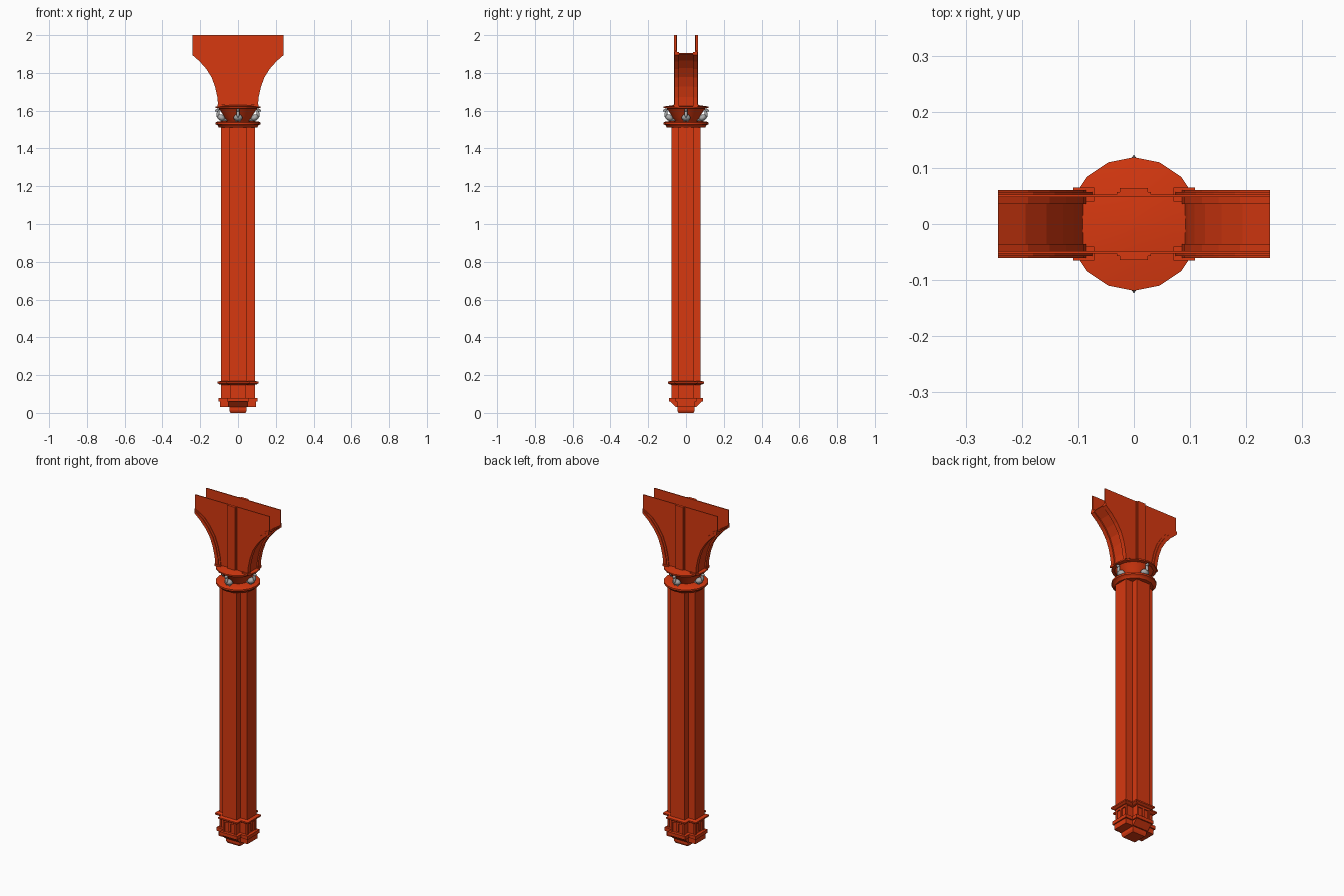
import bpy, bmesh
from math import pi, cos, sin
from mathutils import Matrix, Vector

cube = bpy.data.objects.get("Cube")
if cube:
    bpy.data.objects.remove(cube, do_unlink=True)


def material(name, rgb):
    m = bpy.data.materials.new(name)
    m.use_nodes = True
    m.diffuse_color = (*rgb, 1)
    m.node_tree.nodes["Principled BSDF"].inputs["Base Color"].default_value = (*rgb, 1)
    return m


RED = material("red_paint", (0.68, 0.04, 0.005))
GREY = material("grey_stone", (0.42, 0.42, 0.42))


def finish(name, bm, mat, smooth=False):
    bmesh.ops.recalc_face_normals(bm, faces=bm.faces)
    mesh = bpy.data.meshes.new(name)
    bm.to_mesh(mesh)
    bm.free()
    mesh.materials.append(mat)
    ob = bpy.data.objects.new(name, mesh)
    bpy.context.collection.objects.link(ob)
    if smooth:
        bpy.ops.object.select_all(action='DESELECT')
        ob.select_set(True)
        bpy.context.view_layer.objects.active = ob
        bpy.ops.object.shade_smooth_by_angle(angle=0.6)
    return ob


def loft(name, loops, mat=RED, smooth=False):
    """Skin a stack of closed loops and cap both ends."""
    bm = bmesh.new()
    rings = [[bm.verts.new(p) for p in loop] for loop in loops]
    n = len(rings[0])
    for a, b in zip(rings, rings[1:]):
        for i in range(n):
            j = (i + 1) % n
            bm.faces.new((a[i], a[j], b[j], b[i]))
    bm.faces.new(rings[0])
    bm.faces.new(rings[-1])
    return finish(name, bm, mat, smooth)


def prism_y(name, outline, y0, y1):
    return loft(name, [[(x, y, z) for x, z in outline] for y in (y0, y1)])


def box(name, x0, x1, y0, y1, z0, z1):
    return prism_y(name, [(x0, z0), (x1, z0), (x1, z1), (x0, z1)], y0, y1)


def cross(z, grow=0, drop=0):
    """Plus-shaped plan; drop shortens the front and back arms."""
    ax, ay, wx, wy = 0.09 + grow, 0.078 + grow - drop, 0.045 + grow, 0.043 + grow
    quarter = [(ax, wy), (wx, wy), (wx, ay)]
    pts = quarter + [(-x, y) for x, y in reversed(quarter)]
    pts += [(-x, -y) for x, y in pts]
    return [(x, y, z) for x, y in pts]


# Shaft and stepped base
loft("shaft", [cross(0.16), cross(1.515)])
loft("base", [cross(*s) for s in (
    (0.03, 0.005, 0.03), (0.06, 0.005), (0.06, 0.012), (0.08, 0.012),
    (0.08, -0.006), (0.148, -0.006), (0.15, 0.008), (0.157, 0.018),
    (0.165, 0.018), (0.17, 0))])
loft("foot", [[(sx * w, sy * w, z) for sx, sy in ((1, 1), (-1, 1), (-1, -1), (1, -1))]
              for z, w in ((0, 0.04), (0.012, 0.046), (0.032, 0.046))])

# Raised panel frames on the four base faces
for k in range(4):
    reach = 0.072 if k % 2 == 0 else 0.084
    for part, x0, x1, z0, z1 in (("rail", -0.043, 0.043, 0.137, 0.149),
                                 ("left_stile", -0.043, -0.033, 0.08, 0.137),
                                 ("right_stile", 0.033, 0.043, 0.08, 0.137),
                                 ("mullion", -0.006, 0.006, 0.09, 0.137)):
        ob = box("base_" + part, x0, x1, -reach - 0.006, -reach + 0.004, z0, z1)
        ob.data.transform(Matrix.Rotation(k * pi / 2, 4, 'Z'))

# Round capital: two rings with a bowl between them
SEG = 16
profile = [(0.102, 1.512), (0.108, 1.522), (0.119, 1.528), (0.119, 1.538),
           (0.108, 1.543), (0.058, 1.546), (0.072, 1.565), (0.09, 1.595),
           (0.102, 1.611), (0.119, 1.614), (0.119, 1.622), (0.07, 1.629), (0.01, 1.632)]
loft("capital", [[(r * cos(2 * pi * i / SEG), r * sin(2 * pi * i / SEG), z)
                  for i in range(SEG)] for r, z in profile], smooth=True)

# Four perched birds: each blob is centre, size and tilt
blobs = [((-0.088, 1.563), (0.022, 0.024, 0.017), 0.5),    # body
         ((-0.07, 1.55), (0.022, 0.013, 0.007), -0.3),     # tail
         ((-0.106, 1.584), (0.008, 0.009, 0.02), 0.2),     # neck
         ((-0.109, 1.602), (0.011, 0.009, 0.008), 0),      # head
         ((-0.117, 1.599), (0.006, 0.003, 0.003), 0)]      # beak
for k in range(4):
    bm = bmesh.new()
    for (r, z), size, tilt in blobs:
        m = (Matrix.Rotation(k * pi / 2, 4, 'Z') @ Matrix.Translation((r, 0, z))
             @ Matrix.Rotation(tilt, 4, 'Y') @ Matrix.Diagonal((*size, 1)))
        bmesh.ops.create_uvsphere(bm, u_segments=12, v_segments=8, radius=1, matrix=m)
    for s in (-1, 1):   # legs
        m = Matrix.Rotation(k * pi / 2, 4, 'Z') @ Matrix.Translation((-0.09, s * 0.01, 1.548))
        bmesh.ops.create_cone(bm, cap_ends=True, segments=6, radius1=0.005, radius2=0.003,
                              depth=0.02, matrix=m)
    finish("bird", bm, GREY, smooth=True)

# Flared bracket: hollow, open at the top
curve = [Vector(p) for p in ((0.105, 1.622), (0.109, 1.67), (0.121, 1.725), (0.139, 1.775),
                             (0.167, 1.82), (0.203, 1.861), (0.242, 1.895))]


def inset(d):
    """Curve moved up and inward by d."""
    out = []
    for i, p in enumerate(curve):
        t = (curve[min(i + 1, len(curve) - 1)] - curve[max(i - 1, 0)]).normalized()
        out.append(p + d * Vector((-t.y, t.x)))
    out[0].y = curve[0].y
    out[-1].x = curve[-1].x
    return out


def band(name, d0, d1, y0, y1, sx):
    outline = inset(d0) + inset(d1)[::-1]
    prism_y(name, [(sx * p.x, p.y) for p in outline], y0, y1)


edge = inset(0.004)
half = [(p.x, p.y) for p in edge] + [(0.242, 2)]
sheet = half + [(-x, z) for x, z in reversed(half)]
for sy in (-1, 1):
    prism_y("bracket_sheet", sheet, sy * 0.048, sy * 0.053)
    box("bracket_rib", -0.025, 0.025, sy * 0.05, sy * 0.064, 1.625, 2)
    box("bracket_rib_step", -0.03, 0.03, sy * 0.05, sy * 0.057, 1.625, 2)
    for sx in (-1, 1):
        band("bracket_trim", 0, 0.02, sy * 0.036, sy * 0.061, sx)
        band("bracket_trim_step", 0.018, 0.032, sy * 0.05, sy * 0.057, sx)
        box("bracket_trim_foot", sx * 0.07, sx * 0.109, sy * 0.04, sy * 0.065, 1.62, 1.632)
for sx in (-1, 1):
    band("bracket_soffit", 0.008, 0.014, -0.04, 0.04, sx)
